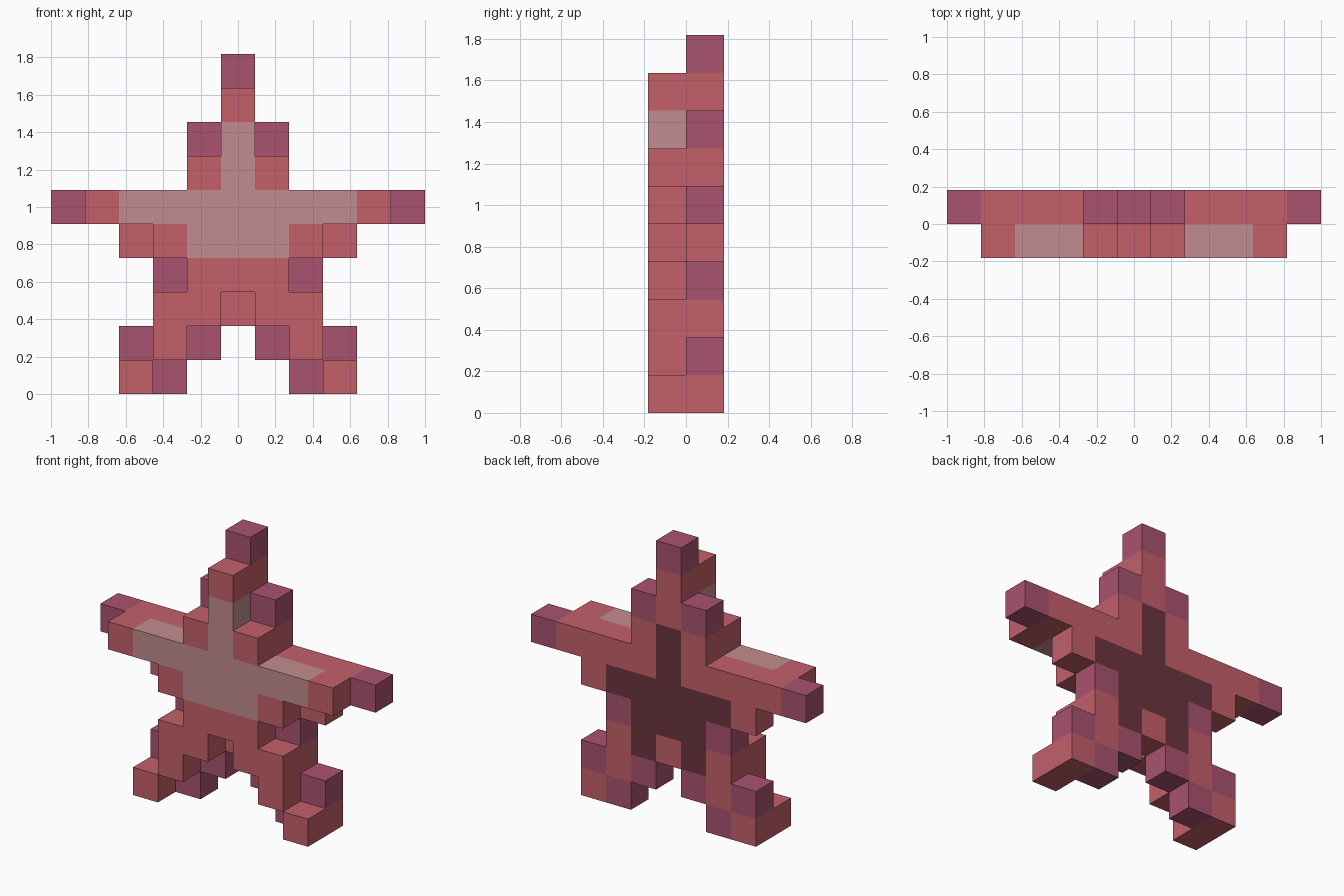
import bpy
import bmesh
from mathutils import Vector

if "Cube" in bpy.data.objects:
    bpy.data.objects.remove(bpy.data.objects["Cube"], do_unlink=True)

U = 2 / 11  # block size


def linear(c):
    c /= 255
    return c / 12.92 if c <= 0.04045 else ((c + 0.055) / 1.055) ** 2.4


def material(name, rgb):
    m = bpy.data.materials.new(name)
    m.use_nodes = True
    col = tuple(linear(c) for c in rgb) + (1,)
    m.diffuse_color = col
    bsdf = m.node_tree.nodes["Principled BSDF"]
    bsdf.inputs["Base Color"].default_value = col
    bsdf.inputs["Roughness"].default_value = 0.9
    return m


KEYS = "RPKD"
MATS = [material("coral_red", (195, 96, 105)),
        material("plum", (169, 82, 112)),
        material("pale_pink", (194, 140, 143)),
        material("dark_maroon", (108, 53, 61))]

# Block rows from top to bottom, from the middle outward; both sides mirror
BACK = ["P", "R", "RP", "DR", "DRRRRP", "DDDR", "DDP", "RDR", ".PRP", "..PR"]
FRONT = ["", "R", "K", "KR", "KKKKR", "KKR", "RR", ".RR", "..R", "...R"]

blocks = {}
for layer, rows in ((-1, FRONT), (0, BACK)):
    for i, row in enumerate(rows):
        for x, key in enumerate(row):
            if key != ".":
                for side in (-1, 1):
                    blocks[(side * x, layer, 9 - i)] = KEYS.index(key)


def part_of(x, z):
    """Name the limb that a block belongs to."""
    side = "left" if x > 0 else "right"
    if z >= 7:
        return "top_arm"
    if abs(x) <= 1 and z >= 2:
        return "body"
    return side + ("_arm" if z >= 4 else "_leg")


AXES = [Vector(v) for v in ((1, 0, 0), (0, 1, 0), (0, 0, 1))]


def build_part(name):
    """Make the exposed faces of one part's blocks."""
    bm = bmesh.new()
    for (x, y, z), colour in blocks.items():
        if part_of(x, z) != name:
            continue
        centre = Vector((x, y + 0.5, z + 0.5))
        for a in range(3):
            for s in (-1, 1):
                n = AXES[a] * s
                if (x + int(n.x), y + int(n.y), z + int(n.z)) in blocks:
                    continue
                u, v = AXES[(a + 1) % 3], AXES[(a + 2) % 3] * s
                corners = [centre + (n + u * p + v * q) / 2
                           for p, q in ((-1, -1), (1, -1), (1, 1), (-1, 1))]
                face = bm.faces.new([bm.verts.new(c * U) for c in corners])
                face.material_index = colour
    bmesh.ops.remove_doubles(bm, verts=bm.verts, dist=0.001)
    mesh = bpy.data.meshes.new(name)
    bm.to_mesh(mesh)
    bm.free()
    for m in MATS:
        mesh.materials.append(m)
    bpy.context.collection.objects.link(bpy.data.objects.new(name, mesh))


for part in ("body", "top_arm", "left_arm", "right_arm", "left_leg", "right_leg"):
    build_part(part)
